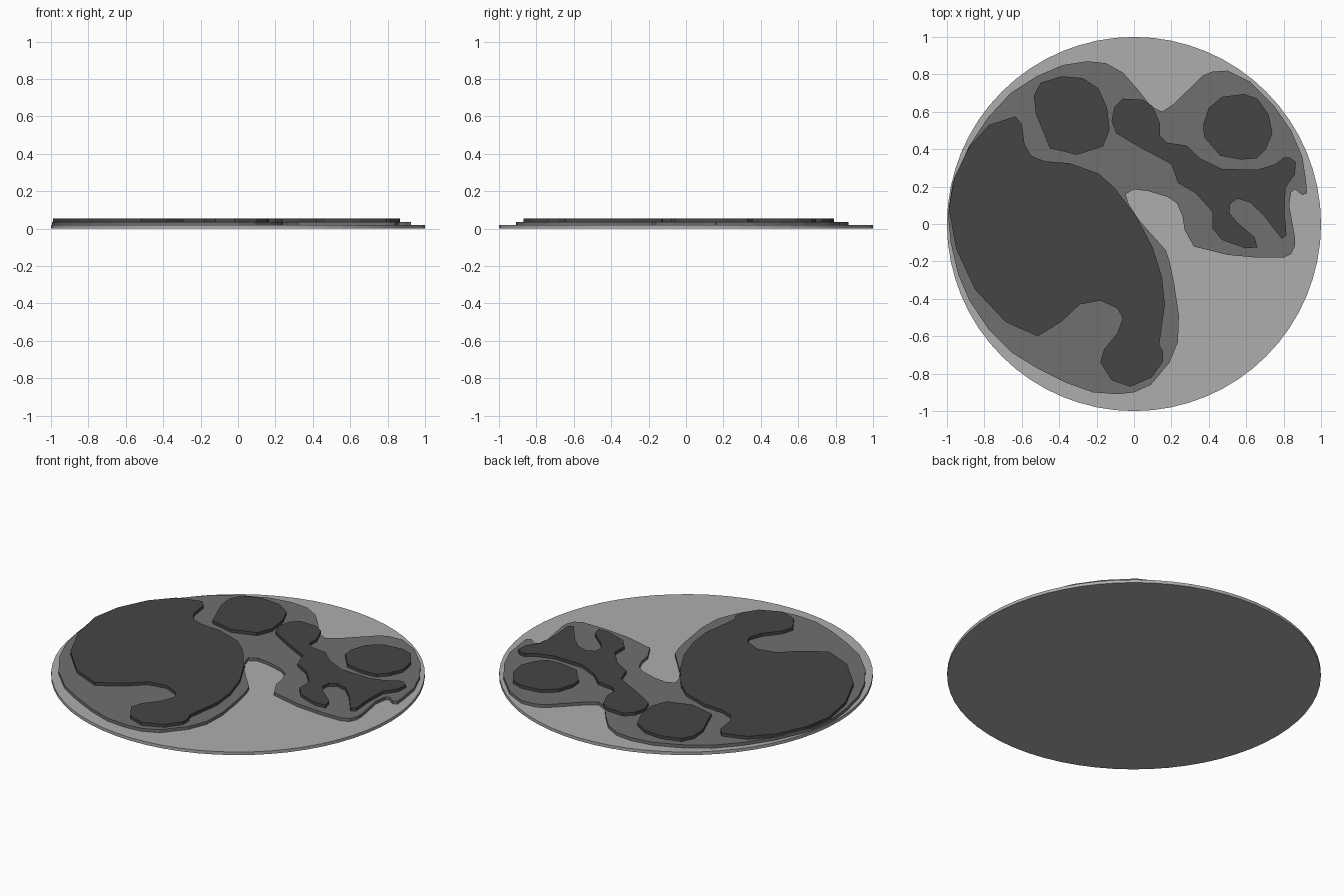
import bpy, bmesh

STEP = 0.018  # thickness of each stacked layer


def grey(name, v):
    m = bpy.data.materials.new(name)
    m.diffuse_color = (v, v, v, 1)
    return m


def slab(name, outline, level, mat):
    """Flat plate: closed outline extruded by one layer thickness."""
    bm = bmesh.new()
    face = bm.faces.new([bm.verts.new((x, y, level * STEP)) for x, y in outline])
    ext = bmesh.ops.extrude_face_region(bm, geom=[face])
    top = [g for g in ext["geom"] if isinstance(g, bmesh.types.BMVert)]
    bmesh.ops.translate(bm, verts=top, vec=(0, 0, STEP))
    bmesh.ops.recalc_face_normals(bm, faces=bm.faces)
    me = bpy.data.meshes.new(name)
    bm.to_mesh(me)
    bm.free()
    me.materials.append(mat)
    ob = bpy.data.objects.new(name, me)
    bpy.context.collection.objects.link(ob)
    return ob


light, medium, dark = grey("light_grey", 0.42), grey("mid_grey", 0.16), grey("dark_grey", 0.06)

# Round base disc
bpy.ops.mesh.primitive_cylinder_add(vertices=64, radius=1, depth=STEP, location=(0, 0, STEP / 2))
base = bpy.context.object
base.name = "base_disc"
base.data.materials.append(light)

# Middle layer: one plate with two bays
middle = [
    (.15, .60), (.21, .64), (.37, .795), (.42, .815), (.50, .82), (.62, .76), (.75, .63),
    (.84, .50), (.90, .36), (.92, .23), (.925, .165), (.90, .155), (.86, .185), (.84, .17),
    (.83, .10), (.86, -.07), (.86, -.12), (.84, -.16), (.80, -.18), (.66, -.18), (.50, -.165),
    (.32, -.12), (.27, -.03), (.26, .04), (.23, .11), (.18, .145), (.08, .175), (0, .185),
    (-.045, .16), (-.03, .11), (.02, .03), (.08, -.04), (.17, -.14), (.19, -.20), (.215, -.32),
    (.24, -.49), (.235, -.63), (.19, -.74), (.09, -.86), (0, -.90), (-.09, -.91), (-.22, -.90),
    (-.36, -.85), (-.52, -.77), (-.65, -.69), (-.78, -.56), (-.88, -.41), (-.94, -.27),
    (-.98, -.10), (-.995, .05), (-.97, .22), (-.88, .42), (-.78, .57), (-.66, .70), (-.52, .79),
    (-.38, .85), (-.25, .87), (-.15, .86), (-.06, .81), (.02, .72), (.09, .63)]
slab("middle_layer", middle, 1, medium)

# Top layer: large curved patch on the left
large = [
    (-.635, .575), (-.60, .535), (-.585, .425), (-.55, .365), (-.475, .335), (-.345, .325),
    (-.19, .27), (-.10, .19), (.015, .035), (.10, -.125), (.15, -.285), (.165, -.43),
    (.135, -.645), (.155, -.68), (.155, -.735), (.095, -.82), (-.02, -.87), (-.12, -.835),
    (-.18, -.74), (-.16, -.67), (-.09, -.585), (-.06, -.505), (-.09, -.45), (-.18, -.41),
    (-.29, -.43), (-.385, -.52), (-.515, -.60), (-.685, -.525), (-.85, -.35), (-.95, -.135),
    (-.99, .08), (-.96, .25), (-.88, .415), (-.775, .53)]
slab("large_patch", large, 2, dark)

# Top layer: branching patch in the upper right
branching = [
    (-.06, .67), (.045, .665), (.10, .63), (.14, .535), (.14, .47), (.175, .435), (.28, .42),
    (.355, .35), (.47, .295), (.66, .29), (.755, .32), (.80, .355), (.835, .355), (.865, .33),
    (.86, .265), (.81, .195), (.805, .065), (.815, -.06), (.79, -.08), (.69, .05), (.62, .115),
    (.555, .135), (.515, .11), (.51, .06), (.55, .01), (.645, -.07), (.66, -.125), (.595, -.13),
    (.47, -.085), (.42, -.025), (.42, .065), (.33, .165), (.235, .22), (.20, .32), (.03, .41),
    (-.095, .485), (-.12, .55), (-.105, .625)]
slab("branching_patch", branching, 2, dark)

# Top layer: two rounded islands
left_island = [
    (-.50, .755), (-.385, .79), (-.275, .78), (-.19, .725), (-.145, .625), (-.13, .505),
    (-.165, .415), (-.305, .37), (-.45, .405), (-.525, .59), (-.535, .685)]
slab("left_island", left_island, 2, dark)

right_island = [
    (.47, .68), (.59, .695), (.66, .67), (.72, .585), (.74, .485), (.705, .40), (.655, .35),
    (.57, .345), (.46, .365), (.375, .465), (.37, .53), (.40, .62)]
slab("right_island", right_island, 2, dark)
